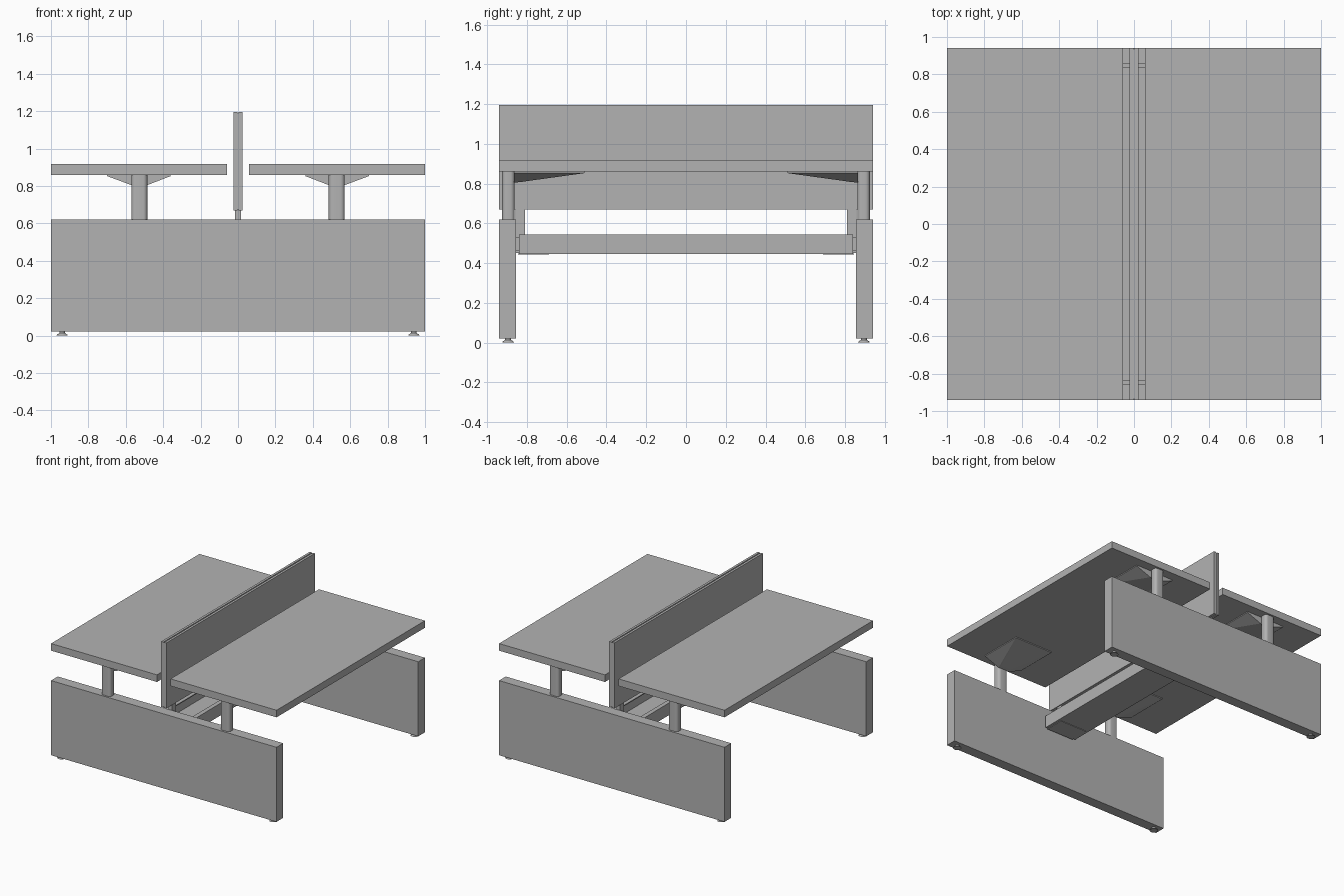
import bpy, bmesh
from mathutils import Vector

cube = bpy.data.objects.get("Cube")
if cube:
    bpy.data.objects.remove(cube, do_unlink=True)

grey = bpy.data.materials.new("neutral grey")
grey.use_nodes = True
grey.diffuse_color = (0.45, 0.45, 0.45, 1)
grey.node_tree.nodes["Principled BSDF"].inputs["Base Color"].default_value = grey.diffuse_color


def finish(name, bm):
    bmesh.ops.recalc_face_normals(bm, faces=bm.faces[:])
    mesh = bpy.data.meshes.new(name)
    bm.to_mesh(mesh)
    bm.free()
    mesh.materials.append(grey)
    obj = bpy.data.objects.new(name, mesh)
    bpy.context.collection.objects.link(obj)
    return obj


def box(name, x, y, z, bevel_axis=None, radius=0.0):
    """Box between paired limits, optionally rounding the edges along one axis."""
    x, y, z = sorted(x), sorted(y), sorted(z)
    bm = bmesh.new()
    bmesh.ops.create_cube(bm, size=1)
    for v in bm.verts:
        v.co = Vector([lim[int(c > 0)] for lim, c in zip((x, y, z), v.co)])
    if bevel_axis is not None:
        edges = [e for e in bm.edges
                 if abs((e.verts[0].co - e.verts[1].co).normalized()[bevel_axis]) > 0.9]
        bmesh.ops.bevel(bm, geom=edges, offset=radius, segments=5,
                        profile=0.5, affect='EDGES')
    return finish(name, bm)


def smooth(obj):
    for o in bpy.context.selected_objects:
        o.select_set(False)
    obj.select_set(True)
    bpy.context.view_layer.objects.active = obj
    bpy.ops.object.shade_smooth_by_angle()


def lathe(name, cx, cy, rings, sides=20):
    """Stack of (radius, height) rings with capped ends."""
    bm = bmesh.new()
    for (r0, z0), (r1, z1) in zip(rings, rings[1:]):
        made = bmesh.ops.create_cone(bm, cap_ends=True, segments=sides, radius1=r0,
                                     radius2=r1, depth=z1 - z0)
        bmesh.ops.translate(bm, verts=made["verts"], vec=(cx, cy, (z0 + z1) / 2))
    smooth(finish(name, bm))


def bracket(name, sx, sy):
    """Fan-shaped support flaring from the column to a square under the desktop."""
    bm = bmesh.new()
    low = [(0.485, 0.865, 0.805), (0.57, 0.865, 0.805),
           (0.57, 0.835, 0.808), (0.485, 0.835, 0.808)]
    top = [(0.36, 0.865, 0.853), (0.70, 0.865, 0.853),
           (0.70, 0.51, 0.853), (0.36, 0.51, 0.853)]
    for x, y, z in low + top + [(x, y, 0.861) for x, y, z in top]:
        bm.verts.new((sx * x, sy * y, z))
    bmesh.ops.convex_hull(bm, input=bm.verts[:])
    bmesh.ops.dissolve_limit(bm, angle_limit=0.01, verts=bm.verts[:], edges=bm.edges[:])
    finish(name, bm)


# Desktops on either side of the privacy screen
for side, sx in (("left", 1), ("right", -1)):
    box(f"{side}_desktop", (sx * 0.06, sx), (-0.94, 0.94), (0.86, 0.917))

# Privacy screen: two skins and a recessed core
for side, sx in (("left", 1), ("right", -1)):
    box(f"{side}_screen_skin", (sx * 0.004, sx * 0.023), (-0.94, 0.94), (0.67, 1.195))
box("screen_core", (-0.004, 0.004), (-0.935, 0.935), (0.675, 1.19))

# Cable tray: open channel with folded lips
box("tray_floor", (-0.14, 0.14), (-0.84, 0.84), (0.447, 0.455))
for side, sx in (("left", 1), ("right", -1)):
    box(f"{side}_tray_wall", (sx * 0.132, sx * 0.14), (-0.84, 0.84), (0.447, 0.545))
    box(f"{side}_tray_lip", (sx * 0.105, sx * 0.14), (-0.84, 0.84), (0.537, 0.545))

for end, sy in (("front", -1), ("back", 1)):
    # Slab leg panels
    box(f"{end}_leg_panel", (-1, 1), (sy * 0.855, sy * 0.94), (0.022, 0.62))
    # Screen posts and tray mounts
    box(f"{end}_screen_post", (-0.016, 0.016), (sy * 0.81, sy * 0.857), (0.45, 0.675))
    box(f"{end}_tray_mount", (-0.1, 0.1), (sy * 0.838, sy * 0.857), (0.46, 0.53))
    box(f"{end}_tray_plate", (-0.12, 0.12), (sy * 0.69, sy * 0.845), (0.443, 0.448))
    for side, sx in (("left", 1), ("right", -1)):
        # Lifting columns, brackets and levelling feet
        column = box(f"{end}_{side}_column", (sx * 0.485, sx * 0.57),
                     (sy * 0.862, sy * 0.925), (0.6, 0.862), 2, 0.022)
        smooth(column)
        bracket(f"{end}_{side}_bracket", sx, sy)
        lathe(f"{end}_{side}_foot", sx * 0.94, sy * 0.895,
              [(0.03, 0), (0.028, 0.005), (0.015, 0.014), (0.015, 0.024)])
